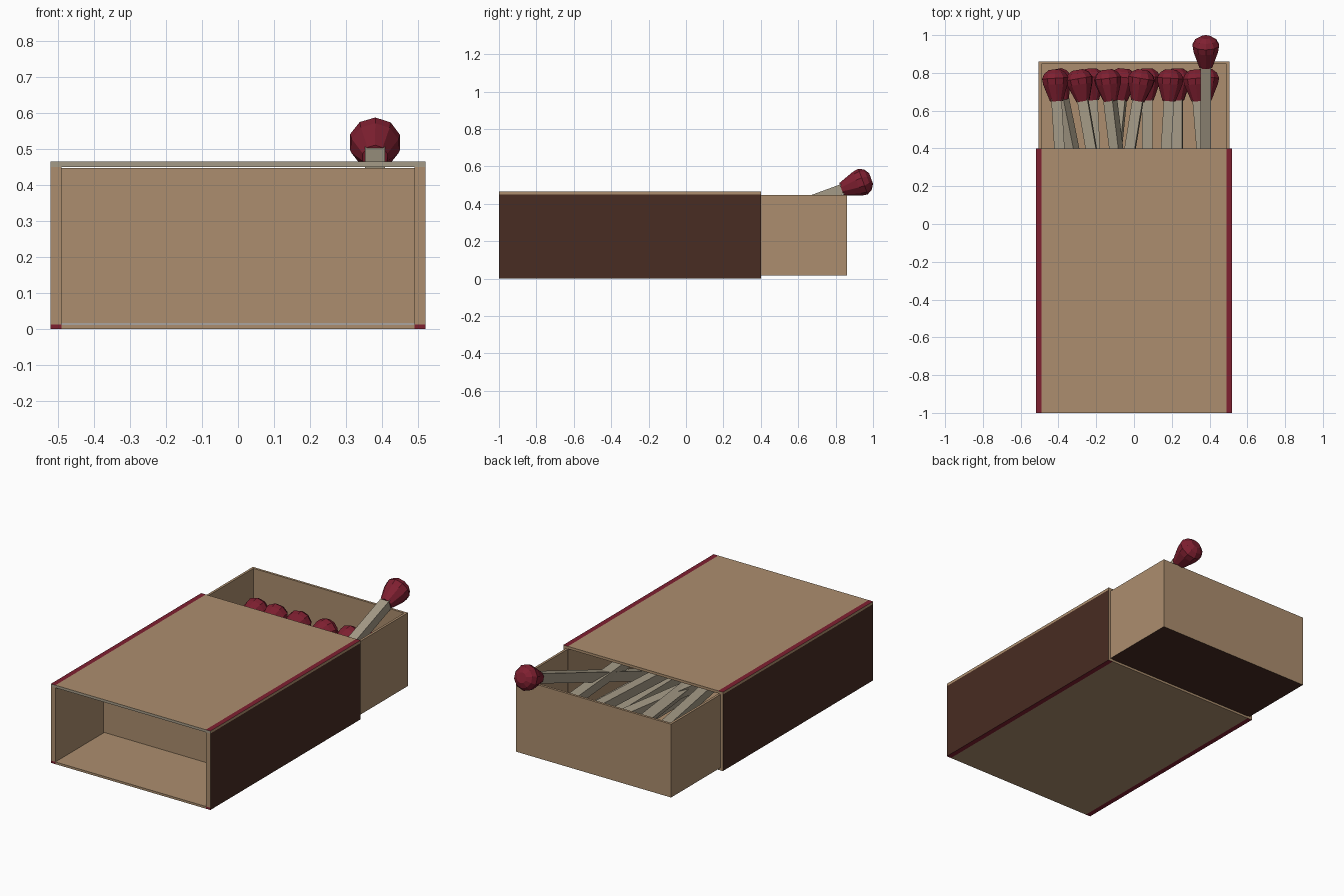
import bpy, bmesh, math
from mathutils import Vector

if "Cube" in bpy.data.objects:
    bpy.data.objects.remove(bpy.data.objects["Cube"])


def material(name, rgb):
    m = bpy.data.materials.new(name)
    m.diffuse_color = (*rgb, 1)
    m.use_nodes = True
    m.node_tree.nodes["Principled BSDF"].inputs["Base Color"].default_value = m.diffuse_color
    return m


CARD = material("tan card", (0.413, 0.27, 0.156))
STRIKE = material("dark striker brown", (0.065, 0.025, 0.016))
RED = material("deep red", (0.212, 0.014, 0.03))
WOOD = material("pale grey wood", (0.376, 0.328, 0.242))


def finish(name, bm, mats, rule=None):
    bmesh.ops.recalc_face_normals(bm, faces=bm.faces)
    bm.normal_update()
    if rule:
        for f in bm.faces:
            f.material_index = rule(f.normal, f.calc_center_median())
    me = bpy.data.meshes.new(name)
    bm.to_mesh(me)
    bm.free()
    for m in mats:
        me.materials.append(m)
    ob = bpy.data.objects.new(name, me)
    bpy.context.collection.objects.link(ob)
    return ob


# Sleeve: ring of cross-section cells swept along y, open at both ends
XS, ZS, Y0, Y1 = [-0.52, -0.49, 0.49, 0.52], [0, 0.013, 0.45, 0.465], -1.0, 0.4
cells = {(i, k) for i in range(3) for k in range(3)} - {(1, 1)}
bm = bmesh.new()
verts = {(i, k, j): bm.verts.new((XS[i], y, ZS[k]))
         for i in range(4) for k in range(4) for j, y in enumerate((Y0, Y1))}
for i, k in cells:
    ring = [(i, k), (i + 1, k), (i + 1, k + 1), (i, k + 1)]
    for j in (0, 1):
        bm.faces.new([verts[(*p, j)] for p in ring])
    for n, (di, dk) in enumerate([(0, -1), (1, 0), (0, 1), (-1, 0)]):
        if (i + di, k + dk) not in cells:
            a, b = ring[n], ring[(n + 1) % 4]
            bm.faces.new([verts[(*a, 0)], verts[(*b, 0)], verts[(*b, 1)], verts[(*a, 1)]])


def sleeve_rule(n, c):
    if abs(n.z) > 0.5 and abs(c.x) > 0.49:              # edge strips
        return 2
    if abs(n.x) > 0.5 and abs(c.x) > 0.51 and c.z < 0.45:  # striking sides
        return 1
    if n.y < -0.5 and c.z > 0.45:                       # front top rim
        return 3
    if n.y < -0.5 and c.z < 0.013 and abs(c.x) > 0.49:  # front lower corners
        return 2
    return 0


finish("sleeve", bm, [CARD, STRIKE, RED, WOOD], sleeve_rule)

# Tray: block with inset top pushed down to the floor
bm = bmesh.new()
bmesh.ops.create_cube(bm, size=1)
for v in bm.verts:
    v.co = Vector((v.co.x * 1.01, 0.155 + v.co.y * 1.41, 0.232 + v.co.z * 0.432))
bm.normal_update()
top = [f for f in bm.faces if f.normal.z > 0.5]
bmesh.ops.inset_individual(bm, faces=top, thickness=0.02)
floor = bmesh.ops.extrude_discrete_faces(bm, faces=top)["faces"][0]
for v in floor.verts:
    v.co.z = 0.032
finish("tray", bm, [CARD, STRIKE], lambda n, c: 1 if n.z < -0.5 else 0)

# Matches: square stick plus faceted teardrop head
HEAD = [(0, 0.036), (0.045, 0.052), (0.09, 0.068), (0.122, 0.073),
        (0.15, 0.058), (0.168, 0.03)]
SIDES = 10


def match(name, tail, neck, roll=0.0):
    tail, neck = Vector(tail), Vector(neck)
    d = (neck - tail).normalized()
    side = d.cross(Vector((0, 0, 1))).normalized()
    up = side.cross(d)

    def loft(bm, rings, n, phase):
        loops = []
        for o, r in rings:
            angles = [phase + roll + 2 * math.pi * s / n for s in range(n)]
            loops.append([bm.verts.new(o + r * (math.cos(a) * side + math.sin(a) * up))
                          for a in angles])
        for a, b in zip(loops, loops[1:]):
            for s in range(n):
                bm.faces.new([a[s], a[(s + 1) % n], b[(s + 1) % n], b[s]])
        bm.faces.new(loops[0])
        bm.faces.new(loops[-1])

    bm = bmesh.new()
    loft(bm, [(tail, 0.039), (neck + d * 0.03, 0.039)], 4, math.pi / 4)
    finish(name + "_stick", bm, [WOOD])
    bm = bmesh.new()
    loft(bm, [(neck + d * t, r) for t, r in HEAD], SIDES, 0.3)
    finish(name + "_head", bm, [RED])


# Two layers lying in the tray: (head x, sideways drift per unit length, roll)
UPPER = [(-0.41, 0.06, 0), (-0.27, 0.17, 0.1), (-0.125, 0.12, 0.5),
         (0.02, -0.16, 0.1), (0.185, -0.06, 0), (0.34, 0.08, 0.1)]
LOWER = [(-0.38, 0.2, 0.6), (-0.22, 0.05, 0), (-0.07, -0.1, 0.2),
         (0.07, 0.0, 0), (0.23, 0.0, 0.1), (0.375, -0.05, 0)]
for layer, z, y in ((LOWER, 0.11, 0.655), (UPPER, 0.25, 0.65)):
    for i, (x, drift, roll) in enumerate(layer):
        name = ("lower" if layer is LOWER else "upper") + f"_match_{i + 1}"
        tail_x = max(-0.44, min(0.44, x + drift * 1.17))
        match(name, (tail_x, -0.5, z), (x, y, z), roll)

# One match leaning out over the tray's end wall
match("raised_match", (0.38, -0.30, 0.062), (0.38, 0.832, 0.477))
